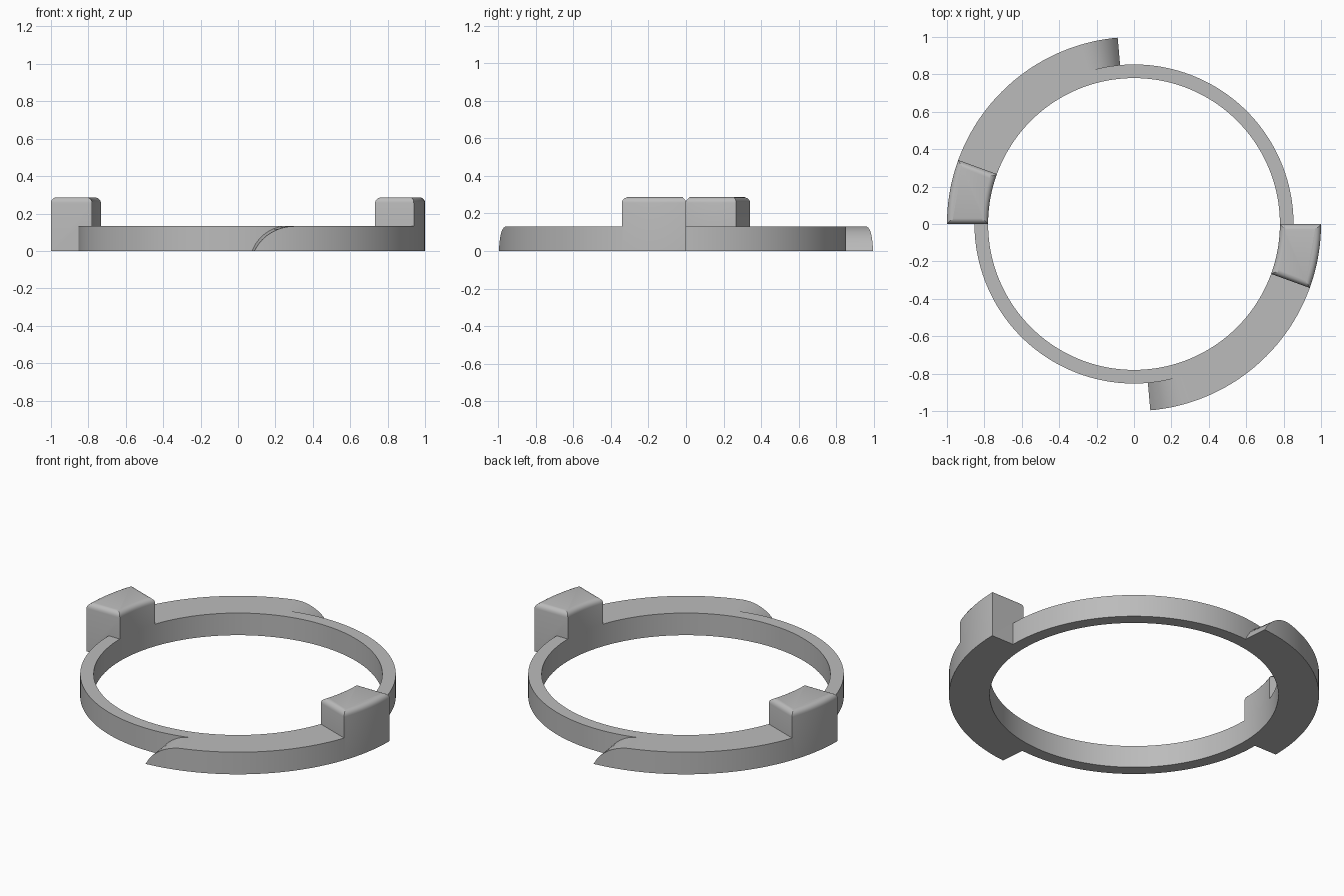
import bpy, bmesh, math

if "Cube" in bpy.data.objects:
    bpy.data.objects.remove(bpy.data.objects["Cube"], do_unlink=True)

INNER, RIM, OUTER = 0.78, 0.853, 1.0      # radii
BAND, STOP = 0.132, 0.287                 # heights
STEP = 1.25                               # degrees per segment

grey = bpy.data.materials.new("plain_grey")
grey.use_nodes = True
grey.diffuse_color = (0.5, 0.5, 0.5, 1)
grey.node_tree.nodes["Principled BSDF"].inputs["Base Color"].default_value = (0.5, 0.5, 0.5, 1)


def polar(r, deg, z):
    a = math.radians(deg)
    return (r * math.cos(a), r * math.sin(a), z)


def make_object(name, bm):
    bmesh.ops.remove_doubles(bm, verts=bm.verts, dist=1e-5)
    bmesh.ops.recalc_face_normals(bm, faces=bm.faces)
    mesh = bpy.data.meshes.new(name)
    bm.to_mesh(mesh)
    bm.free()
    mesh.materials.append(grey)
    obj = bpy.data.objects.new(name, mesh)
    bpy.context.collection.objects.link(obj)
    return obj


def sweep(name, r0, r1, start, end, height):
    """Rectangular section swept round the z axis, with height(angle)."""
    bm = bmesh.new()
    count = round((end - start) / STEP)
    closed = end - start == 360
    rows = []
    for i in range(count + (not closed)):
        a = start + i * STEP
        h = height(a)
        rows.append([bm.verts.new(polar(r, a, z)) for r, z in
                     ((r0, 0), (r1, 0), (r1, h), (r0, h))])
    for i in range(count):
        p, q = rows[i], rows[(i + 1) % len(rows)]
        for j in range(4):
            k = (j + 1) % 4
            bm.faces.new((p[j], p[k], q[k], q[j]))
    if not closed:
        if height(start) > 0:
            bm.faces.new(rows[0])
        bm.faces.new(rows[-1])
    return make_object(name, bm)


def stop_block(name, start, end):
    """Curved block with rounded top edges."""
    bm = bmesh.new()
    angles = [start + i * STEP for i in range(round((end - start) / STEP) + 1)]
    outline = [polar(INNER, a, 0) for a in angles]
    outline += [polar(OUTER, a, 0) for a in reversed(angles)]
    base = bm.faces.new([bm.verts.new(p) for p in outline])
    new = bmesh.ops.extrude_face_region(bm, geom=[base], use_keep_orig=True)["geom"]
    top = [g for g in new if isinstance(g, bmesh.types.BMVert)]
    bmesh.ops.translate(bm, verts=top, vec=(0, 0, STOP))
    bmesh.ops.recalc_face_normals(bm, faces=bm.faces)
    edges = [e for e in bm.edges if all(v.co.z > STOP / 2 for v in e.verts)]
    bmesh.ops.bevel(bm, geom=edges, offset=0.03, offset_type='OFFSET',
                    segments=5, profile=0.5, affect='EDGES')
    return make_object(name, bm)


# Ramp rising along an arc that levels out at the band height
RAMP_START, RAMP_END = -85, -72.5
run = math.radians(RAMP_END - RAMP_START) * 0.95
arc = (run ** 2 + BAND ** 2) / (2 * BAND)


def ramp(deg, turn):
    left = (RAMP_END - (deg - turn)) / (RAMP_END - RAMP_START)
    if left <= 0:
        return BAND
    return max(0, BAND - arc + math.sqrt(arc ** 2 - (left * run) ** 2))


# Thin ring, then a ramped flange and a stop block on two opposite quarters
ring = sweep("locking_ring", INNER, RIM, 0, 360, lambda a: BAND)
parts = []
for side, turn in (("right_half", 180), ("left_half", 0)):
    parts.append(sweep("flange_" + side, RIM, OUTER, RAMP_START + turn, -20 + turn,
                       lambda a, t=turn: ramp(a, t)))
    parts.append(stop_block("stop_" + side, -20 + turn, turn))

# Fuse everything into one solid
bpy.context.view_layer.objects.active = ring
for part in parts:
    fuse = ring.modifiers.new("fuse", 'BOOLEAN')
    fuse.operation = 'UNION'
    fuse.solver = 'EXACT'
    fuse.object = part
    bpy.ops.object.modifier_apply(modifier=fuse.name)
    bpy.data.objects.remove(part, do_unlink=True)

bpy.ops.object.select_all(action='DESELECT')
ring.select_set(True)
bpy.ops.object.shade_smooth_by_angle(angle=math.radians(30))
